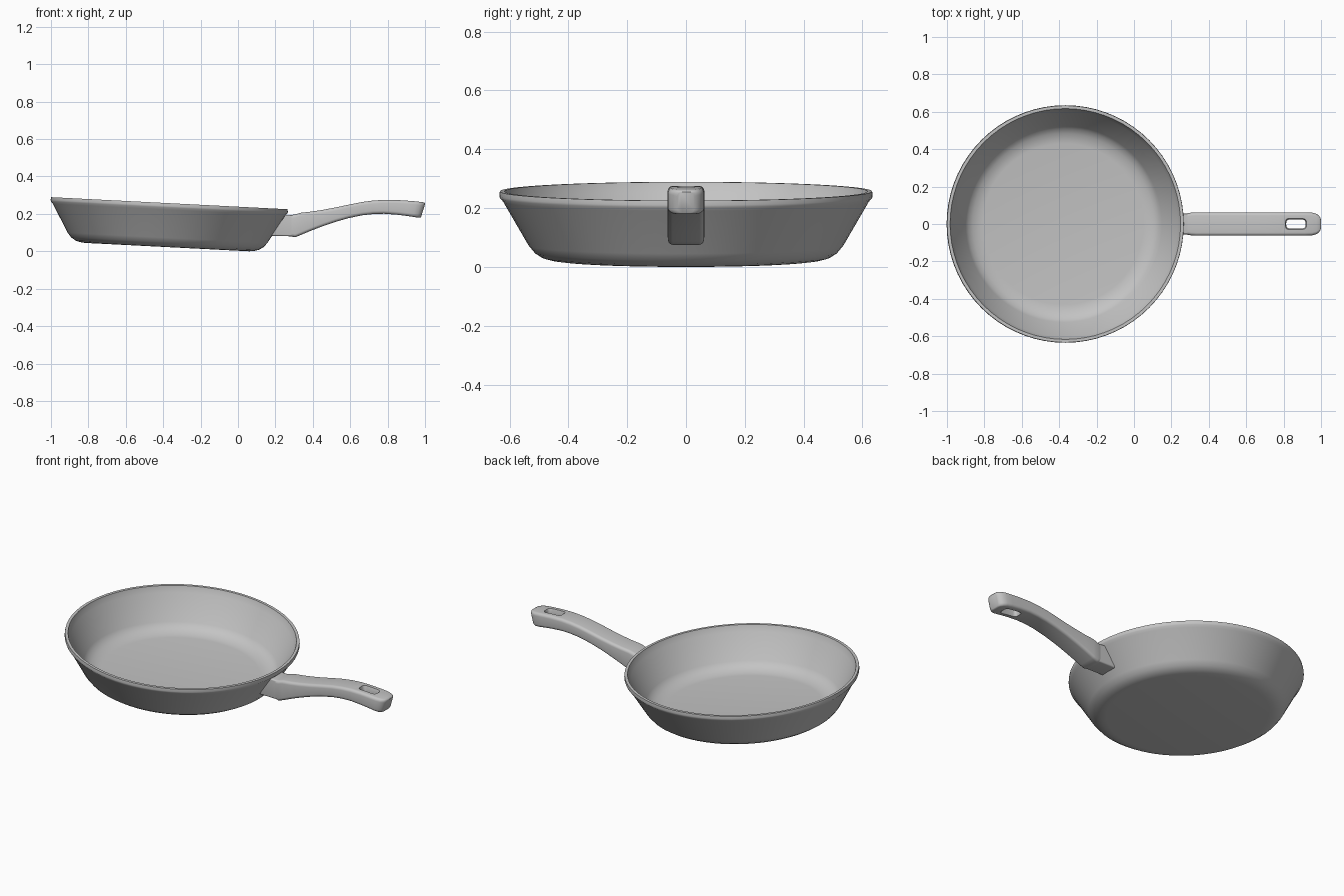
import bpy
import bmesh
import math
from mathutils import Matrix, Vector

cube = bpy.data.objects.get("Cube")
if cube:
    bpy.data.objects.remove(cube, do_unlink=True)

grey = bpy.data.materials.new("plain grey")
grey.use_nodes = True
grey.diffuse_color = (0.55, 0.55, 0.55, 1)
grey.node_tree.nodes["Principled BSDF"].inputs["Base Color"].default_value = grey.diffuse_color


def make_object(name, bm):
    bmesh.ops.recalc_face_normals(bm, faces=bm.faces)
    mesh = bpy.data.meshes.new(name)
    bm.to_mesh(mesh)
    bm.free()
    mesh.materials.append(grey)
    obj = bpy.data.objects.new(name, mesh)
    bpy.context.collection.objects.link(obj)
    return obj


def activate(obj):
    bpy.ops.object.select_all(action='DESELECT')
    obj.select_set(True)
    bpy.context.view_layer.objects.active = obj


def smooth(obj, degrees):
    activate(obj)
    bpy.ops.object.shade_smooth_by_angle(angle=math.radians(degrees))


def rounded_rect(half_u, half_v, radius, steps=4):
    """Outline points of a rectangle with round corners."""
    points = []
    for k, (su, sv) in enumerate([(1, 1), (-1, 1), (-1, -1), (1, -1)]):
        for i in range(steps + 1):
            a = math.pi / 2 * (k + i / steps)
            points.append((su * (half_u - radius) + radius * math.cos(a),
                           sv * (half_v - radius) + radius * math.sin(a)))
    return points


def skin(rings):
    """Join equal rings of points into a closed solid."""
    bm = bmesh.new()
    loops = [[bm.verts.new(p) for p in ring] for ring in rings]
    for a, b in zip(loops, loops[1:]):
        for i in range(len(a)):
            j = (i + 1) % len(a)
            bm.faces.new((a[i], a[j], b[j], b[i]))
    bm.faces.new(loops[0])
    bm.faces.new(loops[-1])
    return bm


def loft(name, stations, radius):
    """Stations hold x, bottom, top, half width and lean of each section."""
    rings = []
    for x, bottom, top, half, lean in stations:
        mid, tall = (bottom + top) / 2, top - bottom
        rings.append([(x + lean * v / tall, u, mid + v)
                      for u, v in rounded_rect(half, tall / 2, radius)])
    return make_object(name, skin(rings))


# Pan bowl: a closed profile turned around its axis, then tilted
profile = [(0, 0), (0.44, 0), (0.465, 0.003), (0.49, 0.010), (0.515, 0.026),
           (0.535, 0.05), (0.622, 0.2), (0.633, 0.212), (0.635, 0.22),
           (0.633, 0.235), (0.617, 0.235), (0.613, 0.222), (0.602, 0.2),
           (0.525, 0.062), (0.51, 0.043), (0.485, 0.028), (0.455, 0.018),
           (0.43, 0.015), (0, 0.015)]
bm = bmesh.new()
verts = [bm.verts.new((r, 0, z)) for r, z in profile]
edges = [bm.edges.new(pair) for pair in zip(verts, verts[1:])]
bmesh.ops.spin(bm, geom=verts + edges, cent=(0, 0, 0), axis=(0, 0, 1),
               angle=math.tau, steps=72)
bmesh.ops.remove_doubles(bm, verts=bm.verts, dist=0.0001)
tilt = Matrix.Translation((-0.379, 0, 0.0225)) @ Matrix.Rotation(0.051, 4, 'Y')
bmesh.ops.transform(bm, matrix=tilt, verts=bm.verts)
smooth(make_object("pan_bowl", bm), 35)

# Connector block between wall and handle
connector = loft("handle_connector", [(0.216, 0.082, 0.195, 0.055, 0.077),
                                      (0.30, 0.08, 0.192, 0.055, 0)], 0.008)
smooth(connector, 35)

# Curved handle with a rounded end
handle = loft("handle", [
    (0.285, 0.079, 0.194, 0.057, 0),
    (0.305, 0.075, 0.197, 0.061, 0),
    (0.335, 0.087, 0.206, 0.0625, 0),
    (0.39, 0.110, 0.212, 0.0625, 0),
    (0.45, 0.133, 0.221, 0.0625, 0),
    (0.52, 0.157, 0.234, 0.0625, 0),
    (0.59, 0.177, 0.249, 0.0625, 0),
    (0.66, 0.192, 0.263, 0.0625, 0),
    (0.72, 0.199, 0.271, 0.0625, 0),
    (0.78, 0.201, 0.275, 0.0625, 0),
    (0.85, 0.196, 0.274, 0.0625, 0.004),
    (0.91, 0.189, 0.270, 0.0625, 0.010),
    (0.945, 0.184, 0.267, 0.0615, 0.016),
    (0.966, 0.181, 0.264, 0.056, 0.020),
    (0.980, 0.180, 0.262, 0.047, 0.022),
    (0.987, 0.181, 0.259, 0.037, 0.022),
    (0.990, 0.184, 0.255, 0.029, 0.022)], 0.017)

# Hanging hole cut through the handle, flared at the top and bottom
levels = [(0.1, 0.012), (0.195, 0.005), (0.208, 0), (0.258, 0), (0.272, 0.005), (0.35, 0.012)]
cutter = make_object("hole_cutter", skin(
    [[(0.866 + u, v, z) for u, v in rounded_rect(0.052 + grow, 0.024 + grow, 0.018)]
     for z, grow in levels]))
cutter.hide_render = True
activate(handle)
cut = handle.modifiers.new("hanging_hole", 'BOOLEAN')
cut.operation = 'DIFFERENCE'
cut.solver = 'EXACT'
cut.object = cutter
bpy.ops.object.modifier_apply(modifier=cut.name)
bpy.data.objects.remove(cutter, do_unlink=True)
smooth(handle, 35)
